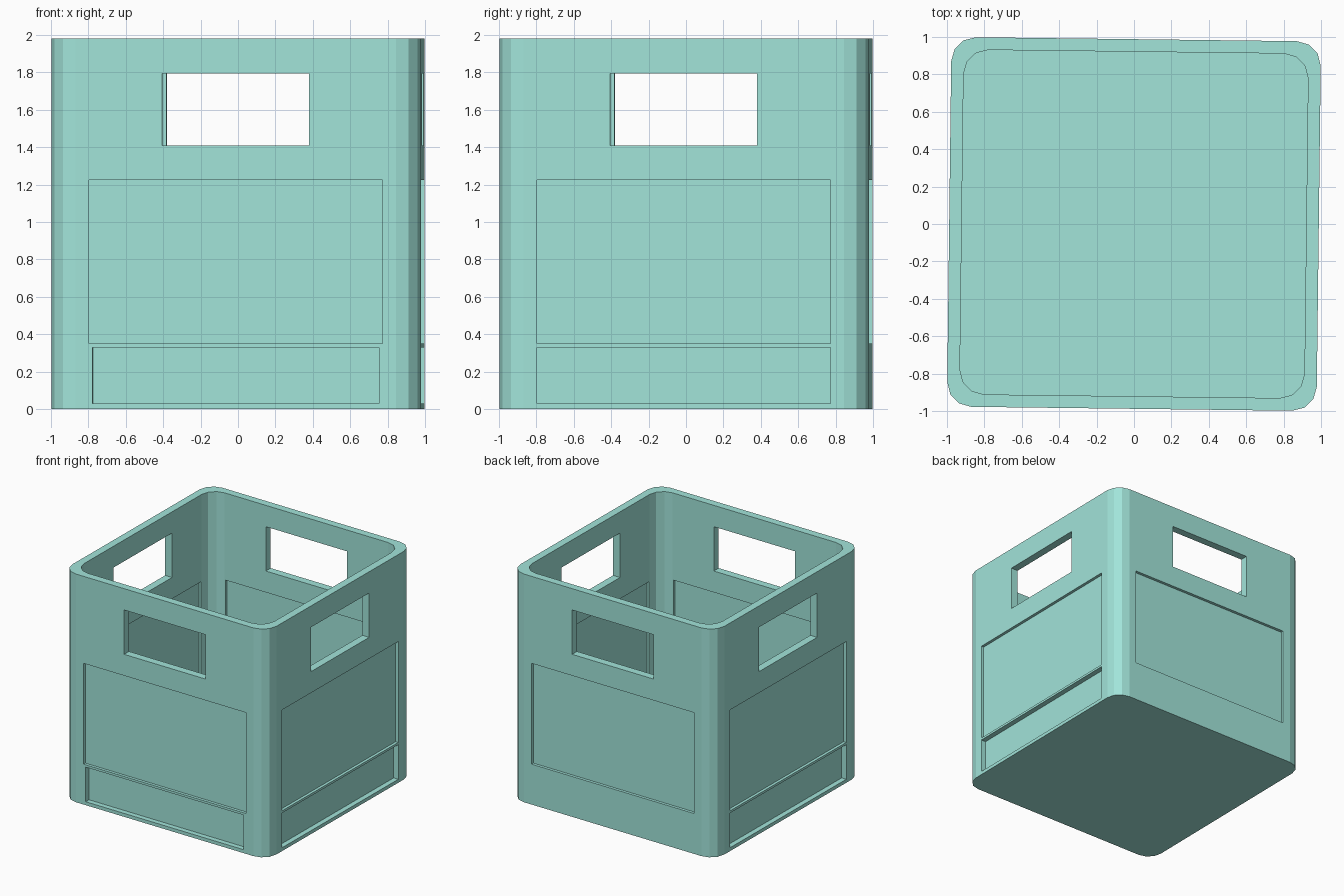
import bpy, bmesh, math
from mathutils import Matrix, Vector

if "Cube" in bpy.data.objects:
    bpy.data.objects.remove(bpy.data.objects["Cube"])

TILT = -0.0122            # the crate stands turned very slightly
HALF, WALL, RADIUS, HEIGHT = 0.988, 0.067, 0.13, 1.98
FLOOR = 0.067


def new_object(name, bm):
    bmesh.ops.recalc_face_normals(bm, faces=bm.faces)
    me = bpy.data.meshes.new(name)
    bm.to_mesh(me)
    bm.free()
    ob = bpy.data.objects.new(name, me)
    bpy.context.collection.objects.link(ob)
    return ob


def rounded_prism(name, half, z0, z1):
    """Square column with three flat facets on each corner."""
    bm = bmesh.new()
    c = half - RADIUS
    ring = []
    for q, (sx, sy) in enumerate(((1, 1), (-1, 1), (-1, -1), (1, -1))):
        for i in range(4):
            a = math.radians(90 * q + 30 * i)
            ring.append(bm.verts.new((sx * c + RADIUS * math.cos(a),
                                      sy * c + RADIUS * math.sin(a), z0)))
    base = bm.faces.new(ring)
    ext = bmesh.ops.extrude_face_region(bm, geom=[base])
    top = [v for v in ext['geom'] if isinstance(v, bmesh.types.BMVert)]
    bmesh.ops.translate(bm, verts=top, vec=(0, 0, z1 - z0))
    if not any(f.normal.z < -0.9 or f is base for f in bm.faces):
        bm.faces.new(ring)
    return new_object(name, bm)


def side_box(name, side, half_w, z0, z1, d0, d1):
    """Box on one side; d0..d1 is depth measured inwards from the outer face."""
    bm = bmesh.new()
    bmesh.ops.create_cube(bm, size=1)
    size = (2 * half_w, d1 - d0, z1 - z0)
    centre = Vector((0, -HALF + (d0 + d1) / 2, (z0 + z1) / 2))
    m = (Matrix.Rotation(side * math.pi / 2, 4, 'Z') @ Matrix.Translation(centre)
         @ Matrix.Diagonal((*size, 1)))
    bm.transform(m)
    return new_object(name, bm)


def cut(target, cutter):
    cutter.hide_render = True
    mod = target.modifiers.new("cut", 'BOOLEAN')
    mod.operation, mod.solver, mod.object = 'DIFFERENCE', 'EXACT', cutter
    bpy.context.view_layer.objects.active = target
    bpy.ops.object.modifier_apply(modifier=mod.name)
    bpy.data.objects.remove(cutter)


# Crate body, hollowed out
crate = rounded_prism("crate", HALF, 0, HEIGHT)
cut(crate, rounded_prism("well_cutter", HALF - WALL, FLOOR, HEIGHT + 0.2))

# Hand holes, upper panels (recessed outside and inside), lower panels
for side in range(4):
    low_w = 0.765 if side == 0 else 0.785
    cut(crate, side_box("handle_cutter", side, 0.393, 1.41, 1.795, -0.1, 0.2))
    cut(crate, side_box("panel_cutter", side, 0.785, 0.35, 1.225, -0.1, 0.025))
    cut(crate, side_box("inner_cutter", side, 0.785, 0.35, 1.225, 0.045, 0.12))
    cut(crate, side_box("lower_cutter", side, low_w, 0.03, 0.33, -0.1, 0.045))

crate.data.transform(Matrix.Rotation(TILT, 4, 'Z'))

# Colour
mat = bpy.data.materials.new("mint_plastic")
mat.diffuse_color = (0.36, 0.78, 0.7, 1)
mat.use_nodes = True
mat.node_tree.nodes["Principled BSDF"].inputs["Base Color"].default_value = mat.diffuse_color
crate.data.materials.clear()
crate.data.materials.append(mat)
